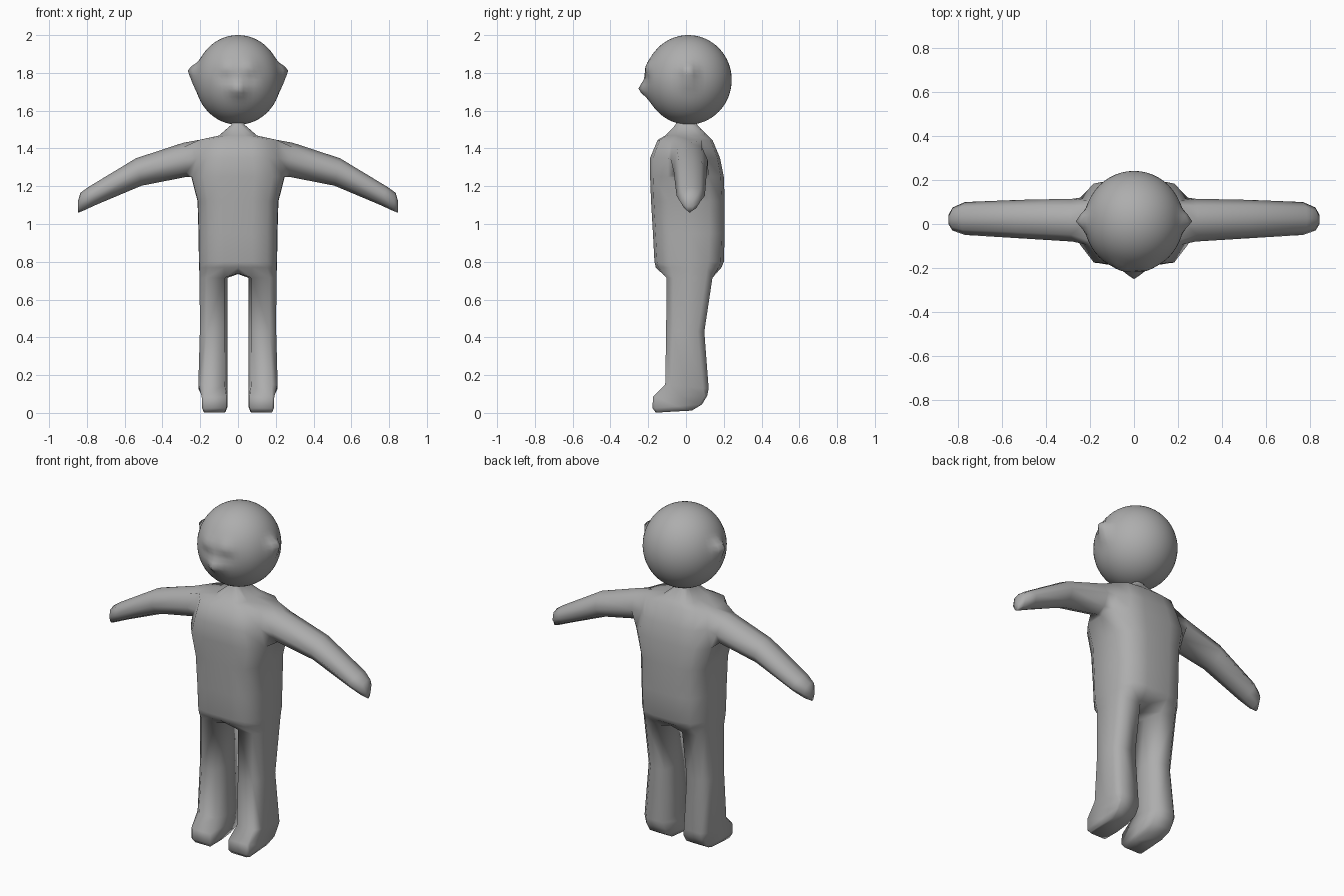
import bpy, bmesh, math
from mathutils import Vector

if "Cube" in bpy.data.objects:
    bpy.data.objects.remove(bpy.data.objects["Cube"])

grey = bpy.data.materials.new("plain grey")
grey.diffuse_color = (0.42, 0.42, 0.42, 1)
grey.use_nodes = True
grey.node_tree.nodes["Principled BSDF"].inputs["Base Color"].default_value = grey.diffuse_color


def finish(name, bm):
    bmesh.ops.recalc_face_normals(bm, faces=bm.faces)
    for f in bm.faces:
        f.smooth = True
    me = bpy.data.meshes.new(name)
    bm.to_mesh(me)
    bm.free()
    me.materials.append(grey)
    ob = bpy.data.objects.new(name, me)
    bpy.context.collection.objects.link(ob)
    return ob


# ---- body: one half, mirrored ----
bm = bmesh.new()


def ring(points):
    return [bm.verts.new(p) for p in points]


def bridge(a, b, closed=True, skip=()):
    n = len(a)
    for i in range(n if closed else n - 1):
        if i not in skip:
            j = (i + 1) % n
            bm.faces.new((a[i], a[j], b[j], b[i]))


def torso_ring(z, xh, yf, yb):
    return ring([(0, yf, z), (.36 * xh, yf, z), (.75 * xh, .92 * yf, z),
                 (xh, .5 * yf, z), (xh * 1.01, .02, z), (xh, .6 * yb, z),
                 (.75 * xh, .92 * yb, z), (.36 * xh, yb, z), (0, yb, z)])


def leg_ring(z, xi, xo, yf, yb, c, zb=None):
    zb = z if zb is None else zb
    ym, zm = (yf + yb) / 2, (z + zb) / 2
    return ring([(xi + c * .5, yf, z), (xo - c, yf, z), (xo, yf + c, z),
                 (xo, ym, zm), (xo, yb - c, zb), (xo - c, yb, zb),
                 (xi + c * .5, yb, zb), (xi, ym, zm)])


def arm_ring(top, bot, y0, y1):
    t, b = Vector((top[0], 0, top[1])), Vector((bot[0], 0, bot[1]))
    m, ym, h = (t + b) / 2, (y0 + y1) / 2, (y1 - y0) / 2
    pts = []
    for sy, sz in ((-.6, -.72), (0, -1), (.6, -.72), (1, 0),
                   (.68, .75), (0, 1), (-.68, .75), (-1, 0)):
        p = m + (t - b) / 2 * sz
        pts.append((p.x, ym + h * sy, p.z))
    return ring(pts)


# neck and torso
torso = [torso_ring(*s) for s in (
    (1.55, .03, -.05, .055), (1.525, .035, -.055, .06), (1.468, .10, -.11, .115),
    (1.445, .205, -.15, .14), (1.35, .215, -.19, .18), (1.25, .245, -.19, .2),
    (1.12, .212, -.185, .205), (.95, .207, -.175, .205), (.8, .205, -.167, .2),
    (.77, .204, -.16, .188))]
for i in range(len(torso) - 1):
    bridge(torso[i], torso[i + 1], False, (3, 4) if i in (3, 4) else ())
bm.faces.new(torso[0])

# arm grown from the opening in the torso side
top, mid, low = torso[3:6]
loop = [low[3], low[4], low[5], mid[5], top[5], top[4], top[3], mid[3]]
for s in (((.29, 1.43), (.27, 1.25), -.08, .115),
          ((.54, 1.348), (.51, 1.203), -.065, .11),
          ((.79, 1.197), (.75, 1.102), -.05, .1),
          ((.835, 1.165), (.82, 1.07), -.03, .075),
          ((.846, 1.125), (.846, 1.06), 0, .04)):
    new = arm_ring(*s)
    bridge(loop, new)
    loop = new
bm.faces.new(loop)

# crotch strip and leg
leg = leg_ring(.715, .055, .203, -.103, .14, .035)
c0, c1, c2 = ring([(0, -.11, .74), (0, .02, .735), (0, .15, .74)])
bridge(torso[-1], [c0] + leg[:7] + [c2], False)
bm.faces.new((c0, leg[0], leg[7], c1))
bm.faces.new((c1, leg[7], leg[6], c2))
for s in ((.43, .055, .202, -.105, .097, .035),
          (.15, .055, .21, -.11, .12, .03, .13),
          (.085, .055, .192, -.175, .112, .012, .09),
          (.025, .055, .19, -.177, .085, .012, .045),
          (.002, .065, .18, -.16, .03, .012, .012)):
    new = leg_ring(*s)
    bridge(leg, new)
    leg = new
bm.faces.new(leg)

body = finish("body", bm)
mirror = body.modifiers.new("mirror", 'MIRROR')
mirror.use_clip = True
mirror.merge_threshold = .0005

# ---- head: sphere with soft bumps for nose, brows, eye sockets and ears ----
bm = bmesh.new()
bmesh.ops.create_uvsphere(bm, u_segments=48, v_segments=32, radius=1)
bumps = [((0, -.215, 1.715), (0, -.032, 0), .035),
         ((0, -.21, 1.69), (0, -.008, 0), .05)]
for s in (-1, 1):
    bumps += [((s * .06, -.2, 1.83), (0, -.014, 0), .045),
              ((s * .065, -.2, 1.775), (0, .012, 0), .03),
              ((s * .222, .015, 1.812), (s * .042, 0, .004), .036),
              ((s * .222, .015, 1.755), (s * .016, 0, 0), .04)]
for v in bm.verts:
    p = Vector((v.co.x * .226, .012 + v.co.y * .23, 1.763 + v.co.z * .237))
    q = p.copy()
    for c, d, r in bumps:
        q += Vector(d) * math.exp(-(p - Vector(c)).length_squared / r ** 2)
    v.co = q
finish("head", bm)
